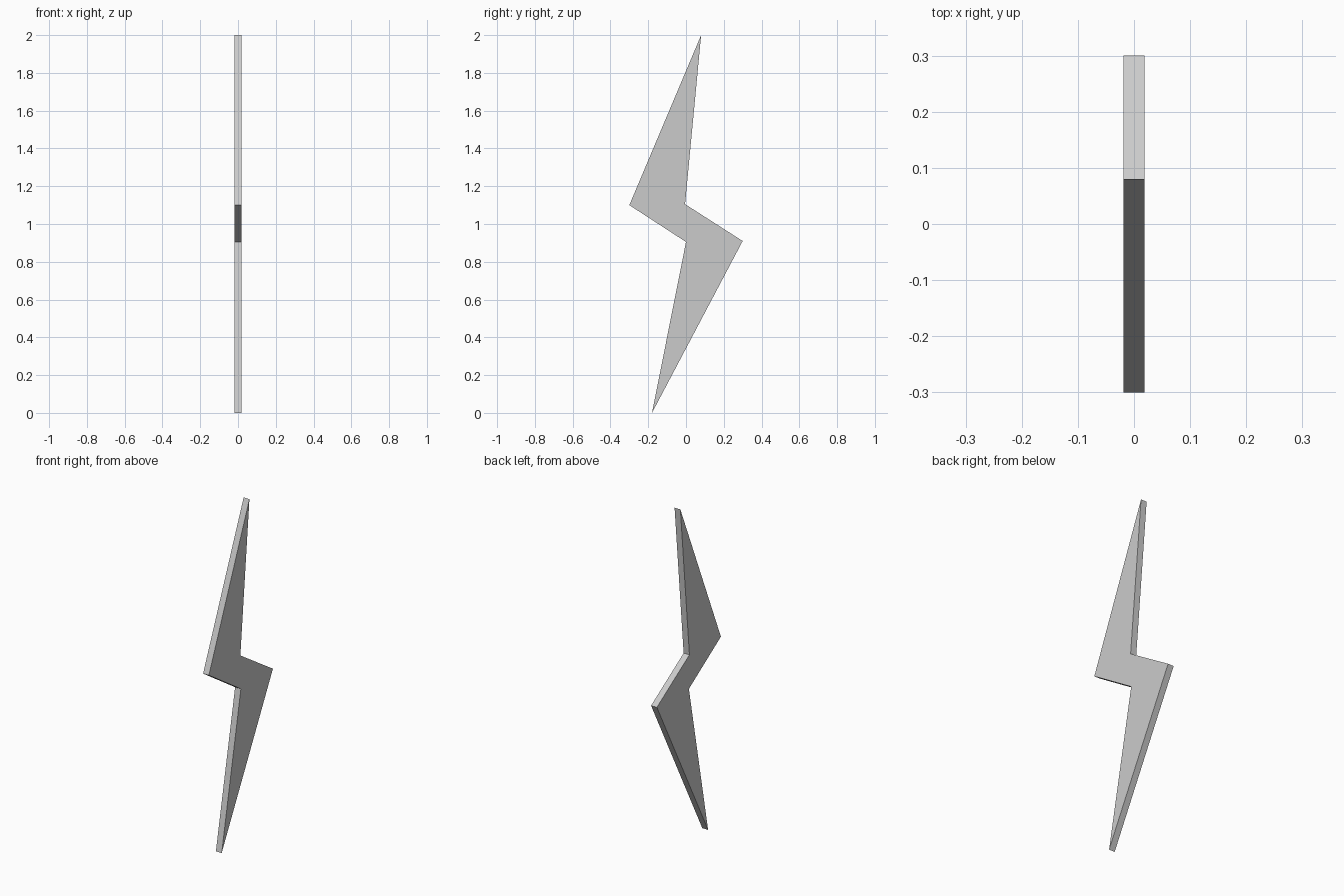
import bpy
import bmesh

cube = bpy.data.objects.get("Cube")
if cube:
    bpy.data.objects.remove(cube, do_unlink=True)

# Plain light grey surface
grey = bpy.data.materials.new("light_grey")
grey.use_nodes = True
colour = (0.6, 0.6, 0.6, 1.0)
grey.diffuse_color = colour
grey.node_tree.nodes["Principled BSDF"].inputs["Base Color"].default_value = colour

# Zigzag outline in the side plane (y, z), counter-clockwise seen from +x
THICKNESS = 0.038
outline = [
    (-0.18, 0.0),    # bottom tip
    (0.30, 0.91),    # back elbow
    (-0.005, 1.105), # upper inner corner
    (0.08, 2.0),     # top tip
    (-0.30, 1.10),   # front elbow
    (0.0, 0.905),    # lower inner corner
]

# Flat bolt: one outline face pushed through the thickness
bm = bmesh.new()
face = bm.faces.new([bm.verts.new((-THICKNESS / 2, y, z)) for y, z in outline])
extruded = bmesh.ops.extrude_face_region(bm, geom=[face], use_keep_orig=True)
moved = [v for v in extruded["geom"] if isinstance(v, bmesh.types.BMVert)]
bmesh.ops.translate(bm, verts=moved, vec=(THICKNESS, 0, 0))
bmesh.ops.recalc_face_normals(bm, faces=bm.faces)

mesh = bpy.data.meshes.new("lightning_bolt")
bm.to_mesh(mesh)
bm.free()
mesh.materials.append(grey)
bolt = bpy.data.objects.new("lightning_bolt", mesh)
bpy.context.collection.objects.link(bolt)
